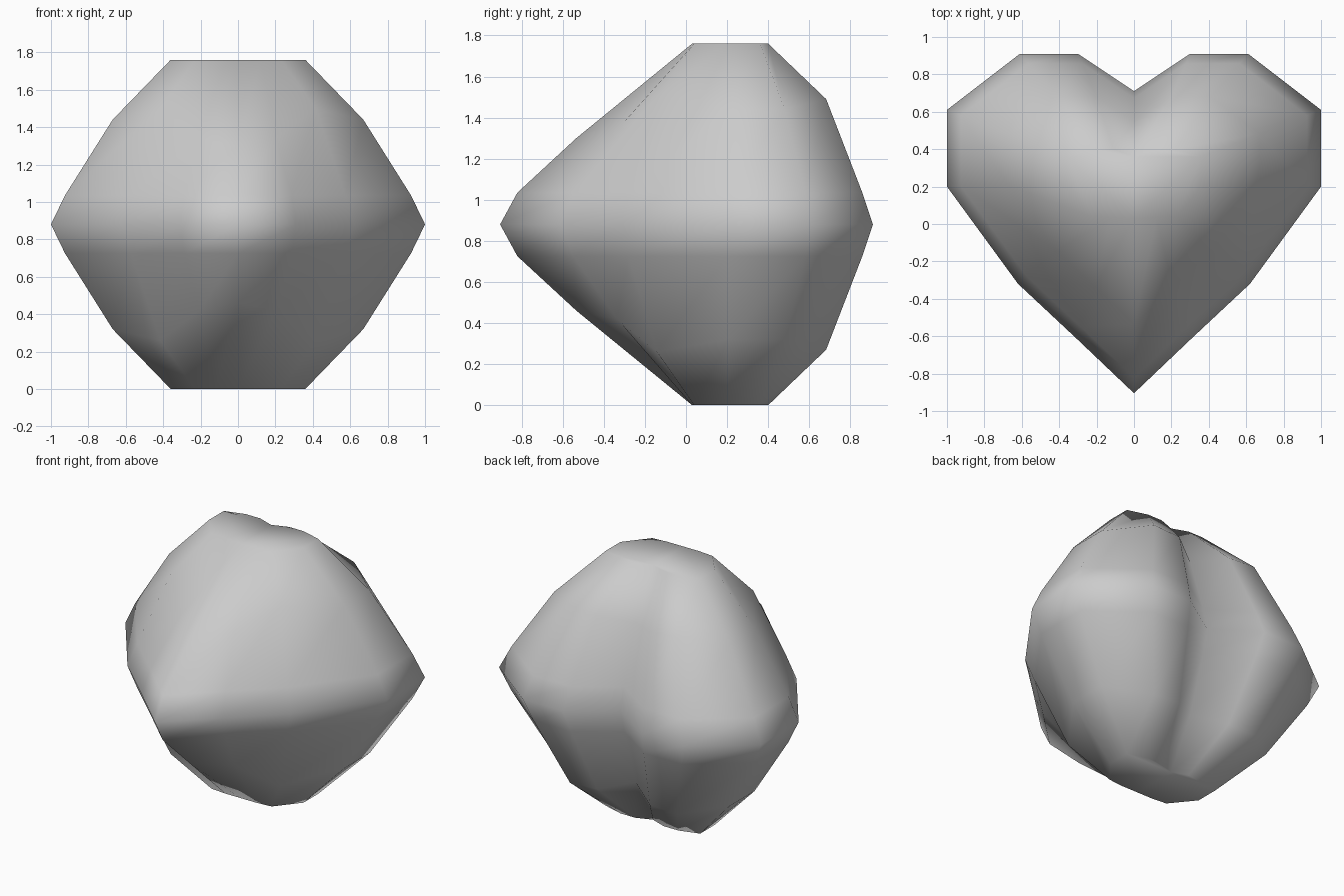
import bpy, bmesh

cube = bpy.data.objects.get("Cube")
if cube:
    bpy.data.objects.remove(cube)

MID = 0.88      # height of the widest outline
CENTRE_Y = 0.22  # point the outline shrinks towards

# Half outline of the heart, from the front tip round to the back notch
outline = [(0, -0.905), (0.31, -0.61), (0.62, -0.32), (1, 0.2),
           (1, 0.61), (0.61, 0.91), (0.3, 0.91), (0, 0.71)]
shoulder_heights = [0.42, 0.46, 0.62, 0.56, 0.56, 0.61, 0.6, 0.55]
cap = [(0, 0.03), (0.12, 0.03), (0.23, 0.04), (0.36, 0.2),
       (0.36, 0.36), (0.22, 0.4), (0.11, 0.4), (0, 0.36)]


def shrink(points, scale):
    return [(x * scale, CENTRE_Y + (y - CENTRE_Y) * scale) for x, y in points]


def full_ring(points, heights, sign):
    """Mirror a half outline into a closed loop of 3D points."""
    half = [(x, y, MID + sign * h) for (x, y), h in zip(points, heights)]
    return half + [(-x, y, z) for x, y, z in half[-2:0:-1]]


# Levels from the widest outline outwards
count = len(outline)
levels = [(shrink(outline, 0.925), [0.155] * count),
          (shrink(outline, 0.67), shoulder_heights),
          (cap, [MID] * count)]

# Stack the rings from the bottom cap to the top cap
rings = [full_ring(p, h, -1) for p, h in reversed(levels)]
rings.append(full_ring(outline, [0] * count, 1))
rings += [full_ring(p, h, 1) for p, h in levels]

bm = bmesh.new()
loops = [[bm.verts.new(co) for co in ring] for ring in rings]
for low, high in zip(loops, loops[1:]):
    for i in range(len(low)):
        j = (i + 1) % len(low)
        bm.faces.new((low[i], low[j], high[j], high[i]))
bm.faces.new(loops[0][::-1])
bm.faces.new(loops[-1])
bmesh.ops.recalc_face_normals(bm, faces=bm.faces)
for face in bm.faces:
    face.smooth = True

mesh = bpy.data.meshes.new("heart")
bm.to_mesh(mesh)
bm.free()

# Plain light grey
grey = bpy.data.materials.new("light_grey")
grey.use_nodes = True
colour = (0.6, 0.6, 0.6, 1)
grey.diffuse_color = colour
grey.node_tree.nodes["Principled BSDF"].inputs["Base Color"].default_value = colour
mesh.materials.append(grey)

heart = bpy.data.objects.new("heart", mesh)
bpy.context.collection.objects.link(heart)
